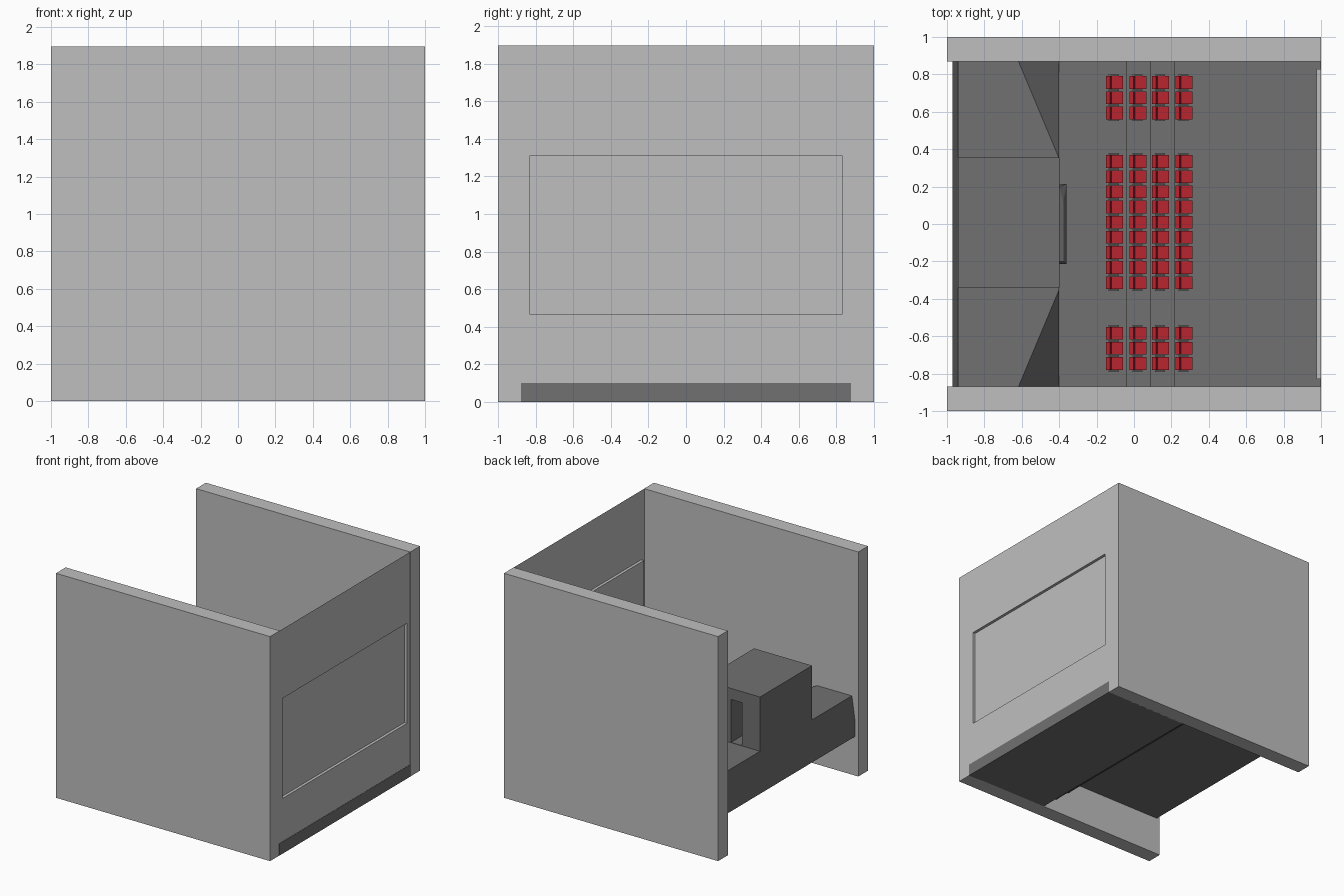
import bpy, bmesh

if "Cube" in bpy.data.objects:
    bpy.data.objects.remove(bpy.data.objects["Cube"])


def material(name, rgb):
    m = bpy.data.materials.new(name)
    m.diffuse_color = (*rgb, 1)
    m.use_nodes = True
    m.node_tree.nodes["Principled BSDF"].inputs["Base Color"].default_value = m.diffuse_color
    return m


WALL = material("light_grey_wall", (0.52, 0.52, 0.52))
DARK = material("dark_grey_floor", (0.165, 0.165, 0.165))
RED = material("red_seat", (0.48, 0.018, 0.03))


def add_object(name, mesh):
    ob = bpy.data.objects.new(name, mesh)
    bpy.context.collection.objects.link(ob)
    return ob


def hull_mesh(name, points, mat):
    """Convex solid around a few corner points."""
    bm = bmesh.new()
    for p in points:
        bm.verts.new(p)
    bmesh.ops.convex_hull(bm, input=bm.verts)
    bmesh.ops.dissolve_limit(bm, angle_limit=0.01, verts=bm.verts, edges=bm.edges)
    bmesh.ops.recalc_face_normals(bm, faces=bm.faces)
    mesh = bpy.data.meshes.new(name)
    bm.to_mesh(mesh)
    bm.free()
    mesh.materials.append(mat)
    return mesh


def box_points(x0, x1, y0, y1, z0, z1):
    return [(x, y, z) for x in (x0, x1) for y in (y0, y1) for z in (z0, z1)]


def box(name, x0, x1, y0, y1, z0, z1, mat):
    return add_object(name, hull_mesh(name, box_points(x0, x1, y0, y1, z0, z1), mat))


def cut(target, *bounds):
    cutter = box("cutter", *bounds, DARK)
    cutter.hide_render = True
    cutter.hide_set(True)
    mod = target.modifiers.new("cut", "BOOLEAN")
    mod.object = cutter
    mod.solver = "EXACT"
    bpy.context.view_layer.objects.active = target
    bpy.ops.object.modifier_apply(modifier=mod.name)
    bpy.data.objects.remove(cutter)


H = 1.895

# Side walls
box("side_wall_front", -1, 1, -1, -0.87, 0, H, WALL)
box("side_wall_back", -1, 1, 0.87, 1, 0, H, WALL)

# End wall: a thin sheet with the screen panel pushed into the room
bm = bmesh.new()
outer = [bm.verts.new((0.999, y, z)) for y, z in ((-1, 0), (1, 0), (1, H), (-1, H))]
corners = ((-0.83, 0.465), (0.83, 0.465), (0.83, 1.31), (-0.83, 1.31))
rim = [bm.verts.new((0.999, y, z)) for y, z in corners]
panel = [bm.verts.new((0.975, y, z)) for y, z in corners]
for i in range(4):
    j = (i + 1) % 4
    bm.faces.new((outer[i], outer[j], rim[j], rim[i]))
    bm.faces.new((rim[i], rim[j], panel[j], panel[i]))
bm.faces.new(panel)
mesh = bpy.data.meshes.new("end_wall_with_screen")
bm.to_mesh(mesh)
bm.free()
mesh.materials.append(WALL)
add_object("end_wall_with_screen", mesh)

# Raked floor: overlapping slabs, each one riser higher
RISE, THICK = 0.11, 0.1
edges = [1.001, 0.22, 0.09, -0.04, -0.41]
for k in range(4):
    box(f"floor_step_{k + 1}", edges[k + 1], edges[k], -0.878, 0.878,
        k * RISE, k * RISE + THICK + (0.0 if k == 3 else 0.001), DARK)

# Rear platform with sloping triangular corners beside the booth
pts = []
for s in (-1, 1):
    pts += [(x, s * y, z) for x, y, z in (
        (-0.97, 0.875, 0.33), (-0.97, 0.875, 0.46), (-0.94, 0.875, 0.665),
        (-0.62, 0.875, 0.665), (-0.40, 0.35, 0.665),
        (-0.40, 0.875, 0.43), (-0.40, 0.875, 0.33))]
add_object("rear_platform", hull_mesh("rear_platform", pts, DARK))

# Projection booth with a doorway niche
booth = box("booth", -0.94, -0.398, -0.34, 0.355, 0.66, 1.123, DARK)
cut(booth, -0.77, -0.67, 0.08, 0.40, 0.668, 1.03)

# Projection port on the booth front, with a sloping hood
pts = box_points(-0.40, -0.36, -0.215, 0.215, 0.80, 0.95)
pts += [(-0.40, -0.2, 0.99), (-0.40, 0.2, 0.99), (-0.378, -0.2, 0.98), (-0.378, 0.12, 0.98)]
port = add_object("projection_port", hull_mesh("projection_port", pts, DARK))
cut(port, -0.38, -0.3, -0.19, 0.19, 0.82, 0.93)

# Shared seat part meshes; local origin at the rear of the seat, facing +x
back = hull_mesh("seat_back", [
    (x, y, z) for x, z in ((0.0, 0.118), (0.022, 0.118), (0.014, 0.03), (0.034, 0.03))
    for y in (-0.034, 0.034)], RED)
cushion = hull_mesh("seat_cushion", box_points(0.030, 0.09, -0.034, 0.034, 0.032, 0.055), RED)
arm = hull_mesh("armrest", box_points(0.015, 0.07, -0.004, 0.004, 0.0, 0.07), DARK)
foot = hull_mesh("seat_foot", box_points(0.03, 0.07, -0.012, 0.012, 0.0, 0.033), DARK)

PITCH = 0.081
blocks = [(0.675, 3), (0.01, 9), (-0.665, 3)]   # block centre, seats per row
rows = [(0.222, 0), (0.096, 1), (-0.024, 2), (-0.15, 3)]   # rear x, step number
for x, k in rows:
    z = k * RISE + THICK
    for centre, n in blocks:
        for i in range(n + 1):
            y = centre + (i - n / 2) * PITCH
            add_object("armrest", arm).location = (x, y, z)
            if i < n:
                for name, m in (("seat_back", back), ("seat_cushion", cushion), ("seat_foot", foot)):
                    add_object(name, m).location = (x, y + PITCH / 2, z)
